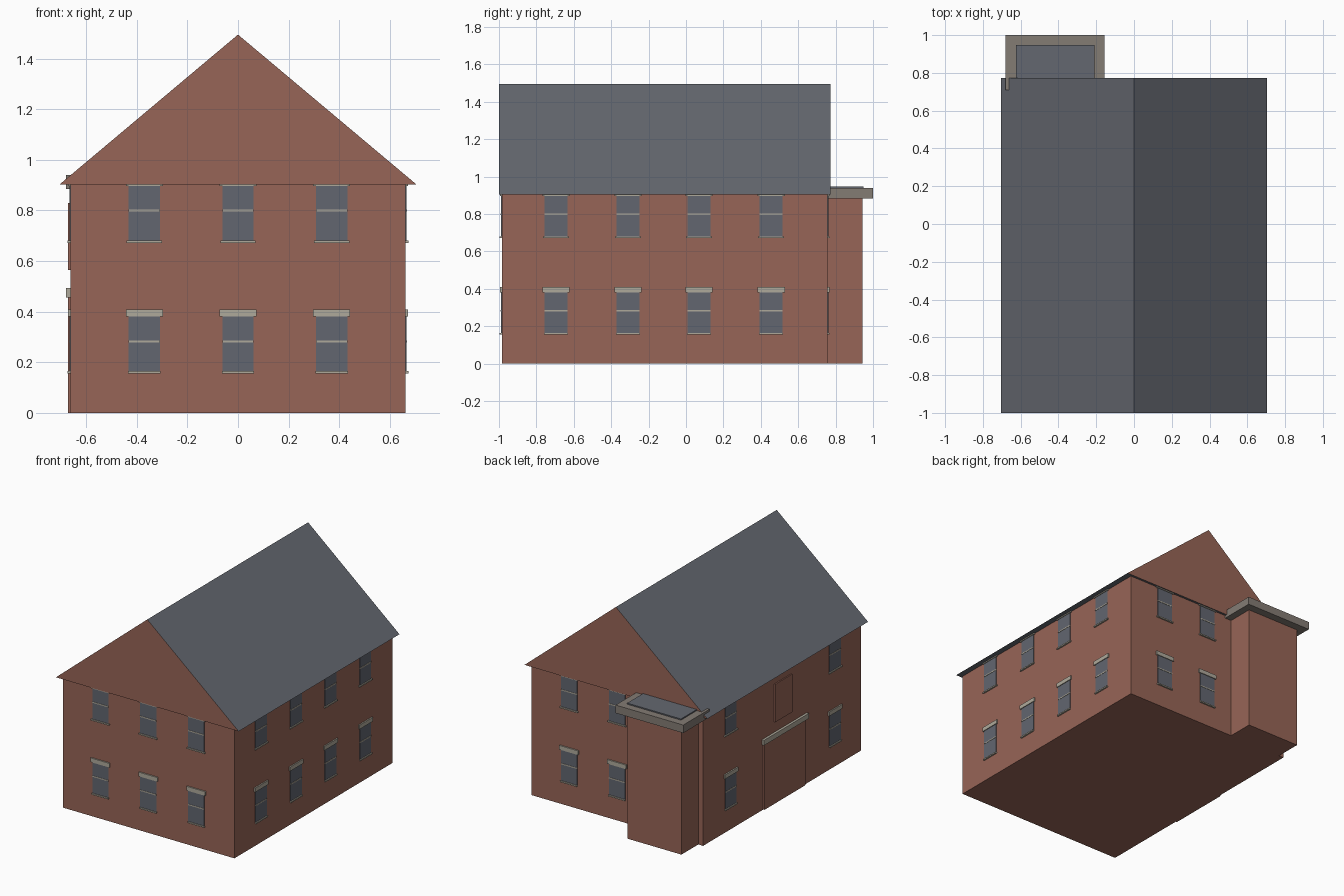
import bpy, bmesh, math
from mathutils import Matrix, Vector

cube = bpy.data.objects.get("Cube")
if cube:
    bpy.data.objects.remove(cube, do_unlink=True)


def material(name, rgb):
    m = bpy.data.materials.new(name)
    m.use_nodes = True
    m.diffuse_color = (*rgb, 1)
    m.node_tree.nodes["Principled BSDF"].inputs["Base Color"].default_value = (*rgb, 1)
    return m


BRICK = material("brick", (0.31, 0.13, 0.095))
SLATE = material("slate", (0.127, 0.137, 0.16))
GLASS = material("window glass", (0.122, 0.133, 0.16))
STONE = material("pale stone", (0.43, 0.40, 0.33))
CONCRETE = material("concrete", (0.23, 0.20, 0.175))


def build(name, boxes, mats, matrix=Matrix()):
    """One object from boxes given as (low corner, high corner, material index)."""
    bm = bmesh.new()
    for lo, hi, index in boxes:
        lo, hi = Vector(lo), Vector(hi)
        size = Matrix.Diagonal((*(hi - lo), 1))
        made = bmesh.ops.create_cube(bm, size=1, matrix=Matrix.Translation((lo + hi) / 2) @ size)
        for face in {f for v in made["verts"] for f in v.link_faces}:
            face.material_index = index
    return finish(name, bm, mats, matrix)


def finish(name, bm, mats, matrix=Matrix()):
    mesh = bpy.data.meshes.new(name)
    bm.to_mesh(mesh)
    bm.free()
    for m in mats:
        mesh.materials.append(m)
    ob = bpy.data.objects.new(name, mesh)
    ob.matrix_world = matrix
    bpy.context.collection.objects.link(ob)
    return ob


# Main dimensions
WALL_X, FRONT, BACK = 0.662, -0.985, 0.757
EAVE, RIDGE = 0.903, 1.495

# Walls
build("house_walls", [((-WALL_X, FRONT, 0), (WALL_X, BACK, EAVE), 0)], [BRICK])

# Gabled roof: slate slopes and soffit, brick gable ends
bm = bmesh.new()
profile = [bm.verts.new((x, -1, z)) for x, z in ((-0.705, EAVE), (0.705, EAVE), (0, RIDGE))]
gable = bm.faces.new(profile)
swept = bmesh.ops.extrude_face_region(bm, geom=[gable])
bmesh.ops.translate(bm, vec=(0, 1.773, 0),
                    verts=[g for g in swept["geom"] if isinstance(g, bmesh.types.BMVert)])
bmesh.ops.recalc_face_normals(bm, faces=bm.faces)
for face in bm.faces:
    face.material_index = 1 if abs(face.normal.y) > 0.9 else 0
finish("gabled_roof", bm, [SLATE, BRICK])


# Windows: local -y points out of the wall
def window(name, matrix, sill, upper):
    top = sill + 0.22
    middle = sill + 0.121
    ledge = 0.07 if upper else 0.064
    boxes = [
        ((-0.062, -0.004, sill), (0.062, 0.01, top), 0),
        ((-0.062, -0.006, middle - 0.004), (0.062, 0.01, middle + 0.004), 1),
        ((-ledge, -0.011, sill - 0.006), (ledge, 0.01, sill + 0.003), 1),
        ((-0.073, -0.009, top - 0.002), (0.073, 0.01, top + 0.027), 1),
    ]
    build(name, boxes, [GLASS, STONE], matrix)


def wall_frame(x, y, degrees):
    return Matrix.Translation((x, y, 0)) @ Matrix.Rotation(math.radians(degrees), 4, "Z")


columns = [("front", wall_frame(x, FRONT, 0)) for x in (-0.37, 0, 0.37)]
columns += [("back", wall_frame(x, BACK, 180)) for x in (0, 0.37)]
columns += [("left", wall_frame(WALL_X, y, 90)) for y in (-0.695, -0.31, 0.07, 0.455)]
columns += [("right", wall_frame(-WALL_X, y, -90)) for y in (-0.695, 0.455)]
for number, (side, matrix) in enumerate(columns, 1):
    window(f"{side}_lower_window_{number}", matrix, 0.162, False)
    window(f"{side}_upper_window_{number}", matrix, 0.678, True)

# Large door, its lintel and the loft hatch on the right wall
build("side_door", [((-0.671, -0.357, 0), (-0.65, 0.094, 0.46), 0)], [BRICK])
build("side_door_lintel", [((-0.679, -0.385, 0.457), (-0.65, 0.11, 0.493), 0)], [STONE])
build("loft_hatch", [((-0.671, -0.214, 0.565), (-0.65, -0.027, 0.83), 0)], [BRICK])

# Rear annex with overhanging flat roof
build("annex_walls", [((-0.625, 0.74, 0), (-0.208, 0.943, 0.89), 0)], [BRICK])
build("annex_roof_slab", [((-0.679, 0.71, 0.884), (-0.157, 1, 0.94), 0)], [CONCRETE])
build("annex_roof_panel", [((-0.625, 0.75, 0.93), (-0.21, 0.948, 0.948), 0)], [SLATE])
